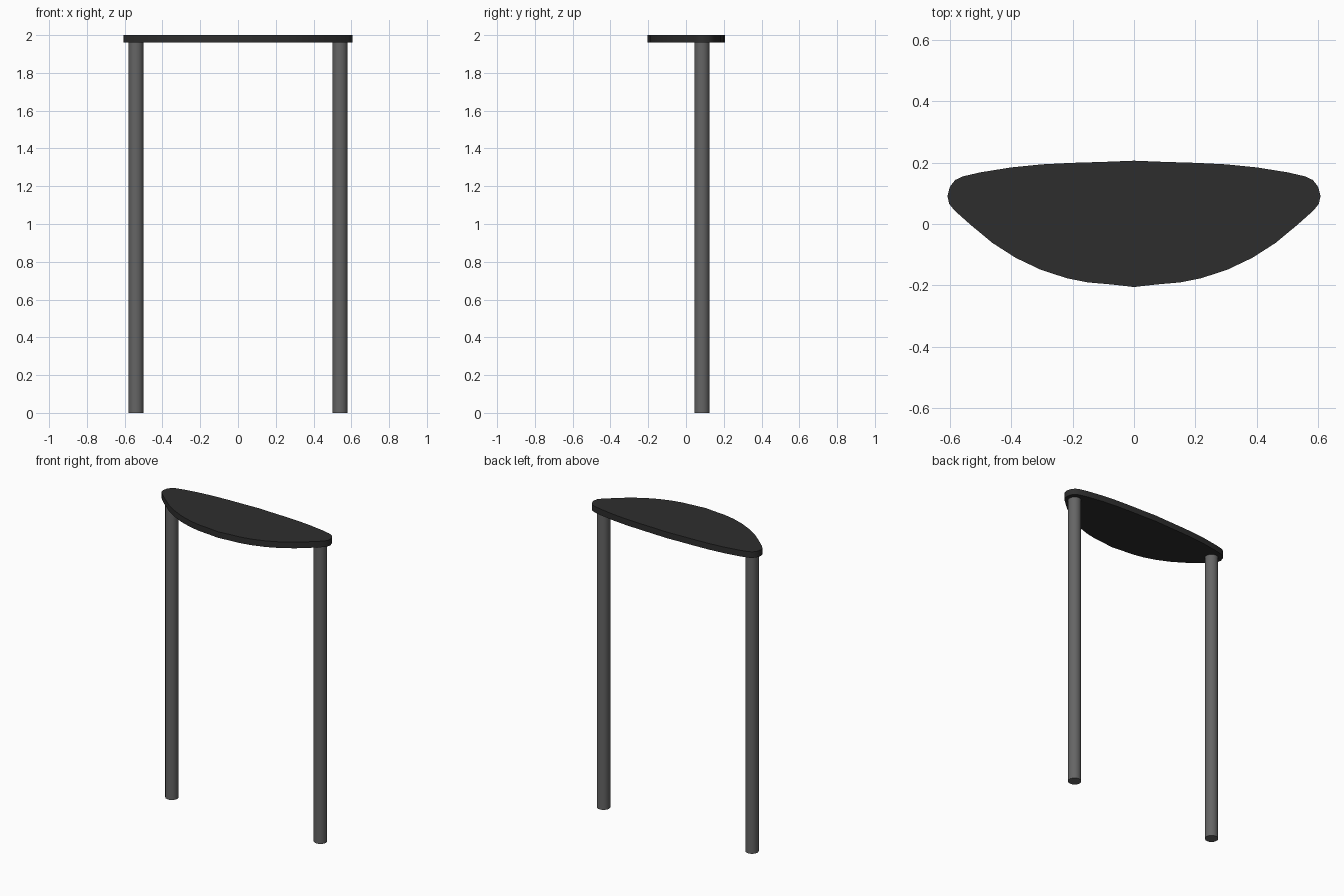
import bpy, bmesh

if "Cube" in bpy.data.objects:
    bpy.data.objects.remove(bpy.data.objects["Cube"])

TOP_Z, THICK = 2.0, 0.04
LEG_X, LEG_Y, LEG_R = 0.54, 0.085, 0.04


def material(name, value):
    mat = bpy.data.materials.new(name)
    mat.diffuse_color = (value, value, value, 1)
    mat.use_nodes = True
    mat.node_tree.nodes["Principled BSDF"].inputs["Base Color"].default_value = mat.diffuse_color
    return mat


def smooth(obj):
    bpy.ops.object.select_all(action='DESELECT')
    bpy.context.view_layer.objects.active = obj
    obj.select_set(True)
    bpy.ops.object.shade_smooth_by_angle(angle=0.6)


dark = material("dark_top", 0.027)
grey = material("leg_grey", 0.13)

# Right half of the tabletop outline, from back middle to front middle
half = [(0, .206), (.1, .202), (.2, .199), (.3, .194), (.4, .184), (.5, .168),
        (.556, .155), (.582, .143), (.599, .121), (.607, .091), (.601, .065),
        (.584, .044), (.53, -.004), (.46, -.062), (.385, -.11), (.305, -.148),
        (.22, -.176), (.15, -.190), (.07, -.197), (0, -.205)]
outline = half + [(-x, y) for x, y in half[-2:0:-1]]

# Tabletop: outline extruded to a slab
bm = bmesh.new()
face = bm.faces.new([bm.verts.new((x, y, TOP_Z - THICK)) for x, y in outline])
ext = bmesh.ops.extrude_face_region(bm, geom=[face])
bmesh.ops.translate(bm, vec=(0, 0, THICK),
                    verts=[g for g in ext["geom"] if isinstance(g, bmesh.types.BMVert)])
bmesh.ops.recalc_face_normals(bm, faces=bm.faces)
mesh = bpy.data.meshes.new("tabletop")
bm.to_mesh(mesh)
bm.free()
mesh.materials.append(dark)
top = bpy.data.objects.new("tabletop", mesh)
bpy.context.collection.objects.link(top)
smooth(top)

# Two round legs
for side, name in ((-1, "left_leg"), (1, "right_leg")):
    height = TOP_Z - THICK
    bpy.ops.mesh.primitive_cylinder_add(vertices=32, radius=LEG_R, depth=height,
                                        location=(side * LEG_X, LEG_Y, height / 2))
    leg = bpy.context.object
    leg.name = name
    leg.data.materials.append(grey)
    smooth(leg)
